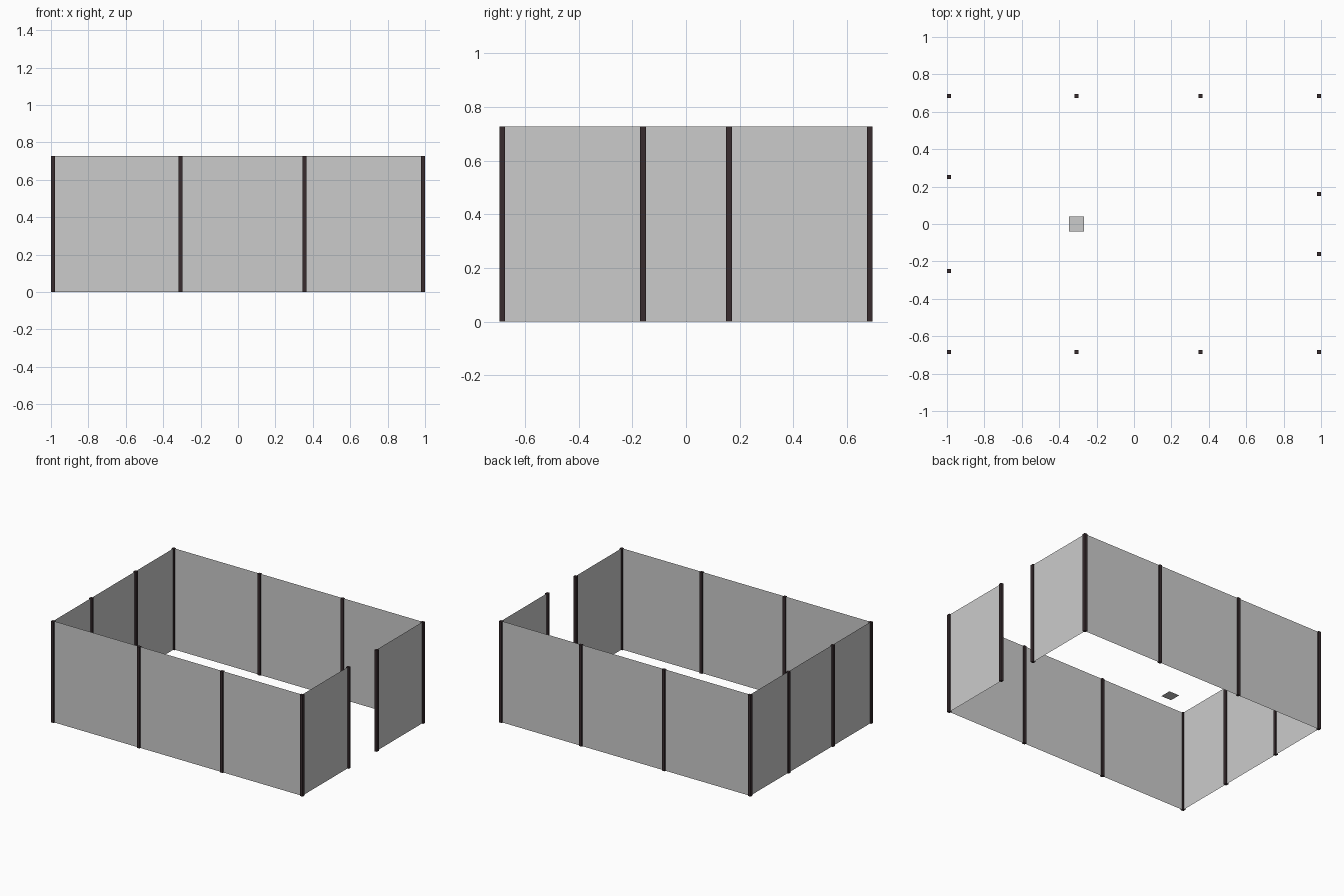
import bpy

if "Cube" in bpy.data.objects:
    bpy.data.objects.remove(bpy.data.objects["Cube"])

HX, HY, H = 0.99, 0.685, 0.728   # post centre lines and height
POST = 0.021

dark = bpy.data.materials.new("dark_post")
dark.diffuse_color = (0.04, 0.025, 0.028, 1)
dark.use_nodes = True
dark.node_tree.nodes["Principled BSDF"].inputs["Base Color"].default_value = dark.diffuse_color


def add_mesh(name, verts, faces):
    mesh = bpy.data.meshes.new(name)
    mesh.from_pydata(verts, [], faces)
    obj = bpy.data.objects.new(name, mesh)
    bpy.context.collection.objects.link(obj)
    return obj


def panel(name, a, b):
    """Thin upright wall sheet between two plan points."""
    add_mesh(name, [(*a, 0), (*b, 0), (*b, H), (*a, H)], [(0, 1, 2, 3)])


def post(x, y):
    bpy.ops.mesh.primitive_cube_add(size=1, location=(x, y, H / 2))
    obj = bpy.context.object
    obj.name = "post"
    obj.scale = (POST, POST, H)
    obj.data.materials.append(dark)


# Post line around the enclosure, starting and ending at the entrance gap
xs = [HX, 0.355, -0.307, -HX]
line = [(HX, 0.16)]
line += [(x, HY) for x in xs]
line += [(-HX, 0.251), (-HX, -0.251)]
line += [(x, -HY) for x in reversed(xs)]
line += [(HX, -0.16)]

for p in line:
    post(*p)

# Wall panels between neighbouring posts
for a, b in zip(line, line[1:]):
    panel("wall_panel", a, b)

# Small flat square plate inside the enclosure
bpy.ops.mesh.primitive_plane_add(size=0.082, location=(-0.307, 0, 0.30))
bpy.context.object.name = "inner_plate"
